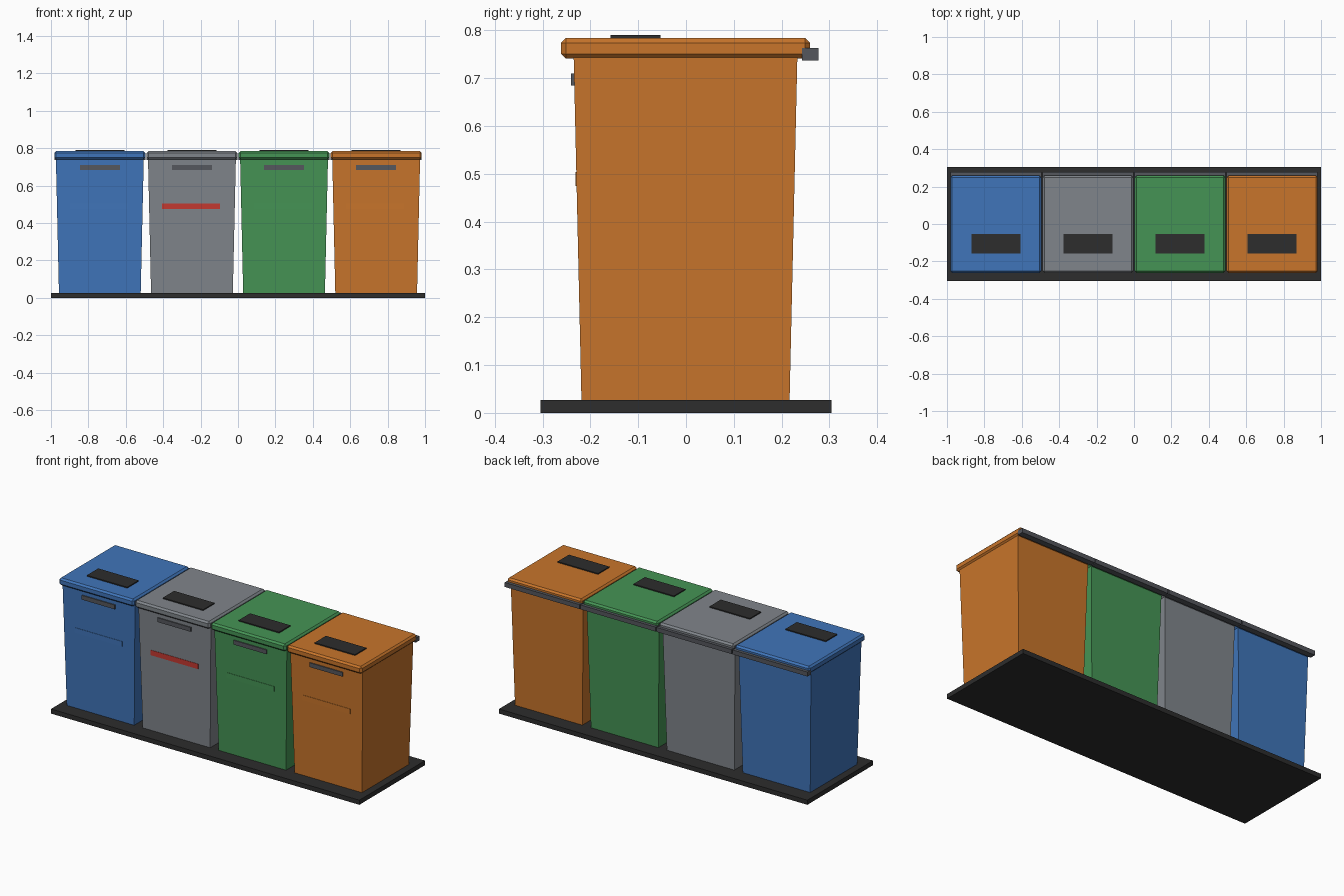
import bpy, bmesh

if "Cube" in bpy.data.objects:
    bpy.data.objects.remove(bpy.data.objects["Cube"])


def material(name, rgb):
    m = bpy.data.materials.new(name)
    m.diffuse_color = (*rgb, 1)
    m.use_nodes = True
    m.node_tree.nodes["Principled BSDF"].inputs["Base Color"].default_value = m.diffuse_color
    return m


blue = material("blue", (0.051, 0.178, 0.49))
grey = material("grey", (0.216, 0.235, 0.258))
green = material("green", (0.06, 0.296, 0.09))
orange = material("orange", (0.578, 0.178, 0.024))
red = material("red", (0.55, 0.04, 0.03))
charcoal = material("charcoal", (0.026, 0.026, 0.026))
trim_grey = material("trim_grey", (0.09, 0.095, 0.11))


def box(name, x, y, z, mat, taper=(1, 1), bevel=0):
    """Box from (min, max) ranges; taper scales the bottom, bevel chamfers edges."""
    bm = bmesh.new()
    bmesh.ops.create_cube(bm, size=1)
    for v in bm.verts:
        sx, sy = taper if v.co.z < 0 else (1, 1)
        v.co.x = (x[0] + x[1]) / 2 + v.co.x * (x[1] - x[0]) * sx
        v.co.y = (y[0] + y[1]) / 2 + v.co.y * (y[1] - y[0]) * sy
        v.co.z = (z[0] + z[1]) / 2 + v.co.z * (z[1] - z[0])
    if bevel:
        bmesh.ops.bevel(bm, geom=bm.edges[:], offset=bevel, segments=1,
                        affect='EDGES', profile=0.5)
    me = bpy.data.meshes.new(name)
    bm.to_mesh(me)
    bm.free()
    me.materials.append(mat)
    ob = bpy.data.objects.new(name, me)
    bpy.context.collection.objects.link(ob)
    return ob


# shared floor plate
box("base_plate", (-1, 1), (-0.304, 0.304), (0, 0.027), charcoal)

# four bins in a row
bins = [("blue", blue, blue), ("grey", grey, red),
        ("green", green, green), ("orange", orange, orange)]
for i, (label, mat, stripe) in enumerate(bins):
    cx = (i - 1.5) * 0.4925

    def span(half):
        return (cx - half, cx + half)

    # tapered body and chamfered lid
    box(label + "_body", span(0.235), (-0.235, 0.233), (0.027, 0.75), mat,
        taper=(0.93, 0.93))
    box(label + "_lid", span(0.243), (-0.261, 0.259), (0.741, 0.784), mat, bevel=0.01)
    # slot plate on the lid
    box(label + "_slot", span(0.131), (-0.158, -0.053), (0.782, 0.79), charcoal)
    # front handle and rear hinge bar
    box(label + "_handle", span(0.107), (-0.24, -0.225), (0.685, 0.71), trim_grey)
    box(label + "_hinge", span(0.2435), (0.243, 0.277), (0.737, 0.763), trim_grey)
    # thin stripe on the front
    box(label + "_stripe", (cx - 0.16, cx + 0.15), (-0.2315, -0.2235), (0.474, 0.504), stripe)
